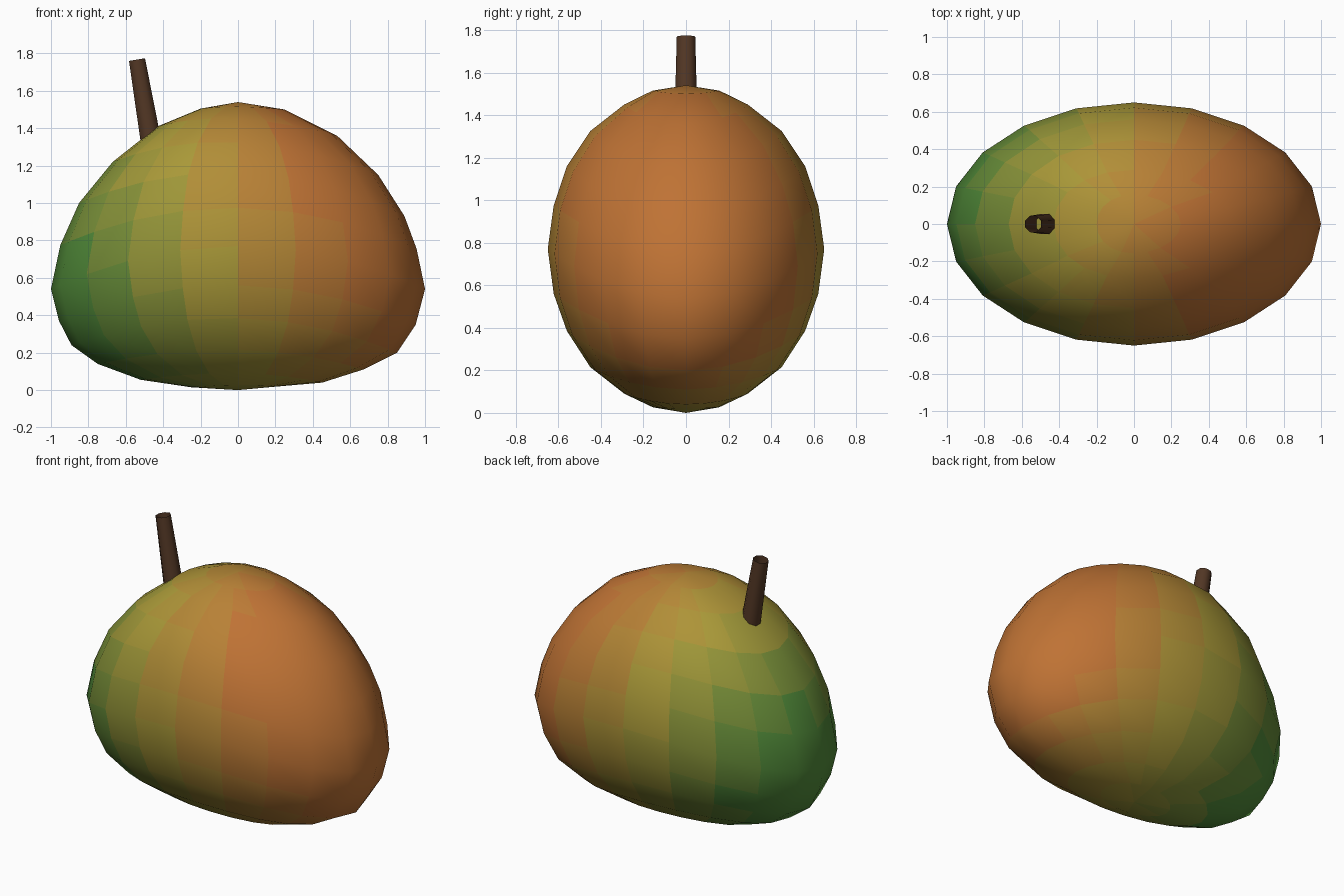
import bpy, bmesh
from math import cos, sin, pi
from mathutils import Vector

if "Cube" in bpy.data.objects:
    bpy.data.objects.remove(bpy.data.objects["Cube"])

SEGS = 20
# one row per ring, top to bottom: left x, left z, right x, right z, side y, side z
RINGS = [
    (-0.20, 1.505, 0.25, 1.50, 0.157, 1.515),
    (-0.43, 1.41, 0.53, 1.36, 0.29, 1.45),
    (-0.67, 1.22, 0.75, 1.15, 0.45, 1.325),
    (-0.85, 1.00, 0.89, 0.93, 0.56, 1.16),
    (-0.95, 0.775, 0.955, 0.755, 0.622, 0.975),
    (-1.00, 0.54, 1.00, 0.54, 0.65, 0.77),
    (-0.957, 0.37, 0.95, 0.35, 0.622, 0.56),
    (-0.89, 0.24, 0.85, 0.20, 0.56, 0.385),
    (-0.75, 0.14, 0.67, 0.11, 0.45, 0.215),
    (-0.52, 0.055, 0.45, 0.04, 0.29, 0.09),
    (-0.25, 0.015, 0.22, 0.02, 0.157, 0.027),
]


def material(name, rgb):
    mat = bpy.data.materials.new(name)
    mat.diffuse_color = (*rgb, 1)
    mat.use_nodes = True
    mat.node_tree.nodes["Principled BSDF"].inputs["Base Color"].default_value = mat.diffuse_color
    return mat


def finish(bm, name):
    bmesh.ops.recalc_face_normals(bm, faces=bm.faces)
    for f in bm.faces:
        f.smooth = True
    mesh = bpy.data.meshes.new(name)
    bm.to_mesh(mesh)
    bm.free()
    obj = bpy.data.objects.new(name, mesh)
    bpy.context.collection.objects.link(obj)
    return obj


def bridge(bm, a, b):
    n = len(a)
    for i in range(n):
        bm.faces.new((a[i], a[(i + 1) % n], b[(i + 1) % n], b[i]))


# fruit body: bent, slightly lopsided rings between two poles
bm = bmesh.new()
loops = []
for xl, zl, xr, zr, y, z in RINGS:
    ring = []
    for i in range(SEGS):
        c, s = cos(2 * pi * i / SEGS), sin(2 * pi * i / SEGS)
        ring.append(bm.verts.new((
            (xr - xl) / 2 * c + (xr + xl) / 2 * c * c,
            y * s,
            z + (zr - zl) / 2 * c + ((zr + zl) / 2 - z) * c * c)))
    loops.append(ring)
for a, b in zip(loops, loops[1:]):
    bridge(bm, a, b)
for ring, z in ((loops[0], 1.54), (loops[-1], 0.0)):
    pole = bm.verts.new((0, 0, z))
    for i in range(SEGS):
        bm.faces.new((ring[i], ring[(i + 1) % SEGS], pole))

# skin colour bands: green to yellow to orange
BANDS = 13
GREEN, YELLOW, ORANGE = Vector((.08, .25, .04)), Vector((.40, .32, .04)), Vector((.52, .17, .035))
for f in bm.faces:
    p = f.calc_center_median()
    t = (p.x + 0.4 * (p.z - 0.77) - 0.12 * p.y + 0.9) / 1.5
    f.material_index = round(min(max(t, 0), 1) * (BANDS - 1))
body = finish(bm, "fruit_body")
for i in range(BANDS):
    t = 2 * i / (BANDS - 1)
    rgb = GREEN.lerp(YELLOW, t) if t < 1 else YELLOW.lerp(ORANGE, t - 1)
    body.data.materials.append(material(f"skin_{i}", rgb))

# stem: open, tapered, leaning eight-sided tube
bm = bmesh.new()
low, high = Vector((-0.462, 0, 1.31)), Vector((-0.54, 0, 1.767))
axis = (high - low).normalized()
v = Vector((0, 1, 0))
u = v.cross(axis)
ends = []
for centre, r in ((low, 0.06), (high, 0.047)):
    angles = [2 * pi * (i + 0.5) / 8 for i in range(8)]
    ends.append([bm.verts.new(centre + r * (cos(a) * u + sin(a) * v)) for a in angles])
bridge(bm, *ends)
stem = finish(bm, "stem")
stem.data.materials.append(material("bark", (0.085, 0.038, 0.018)))
